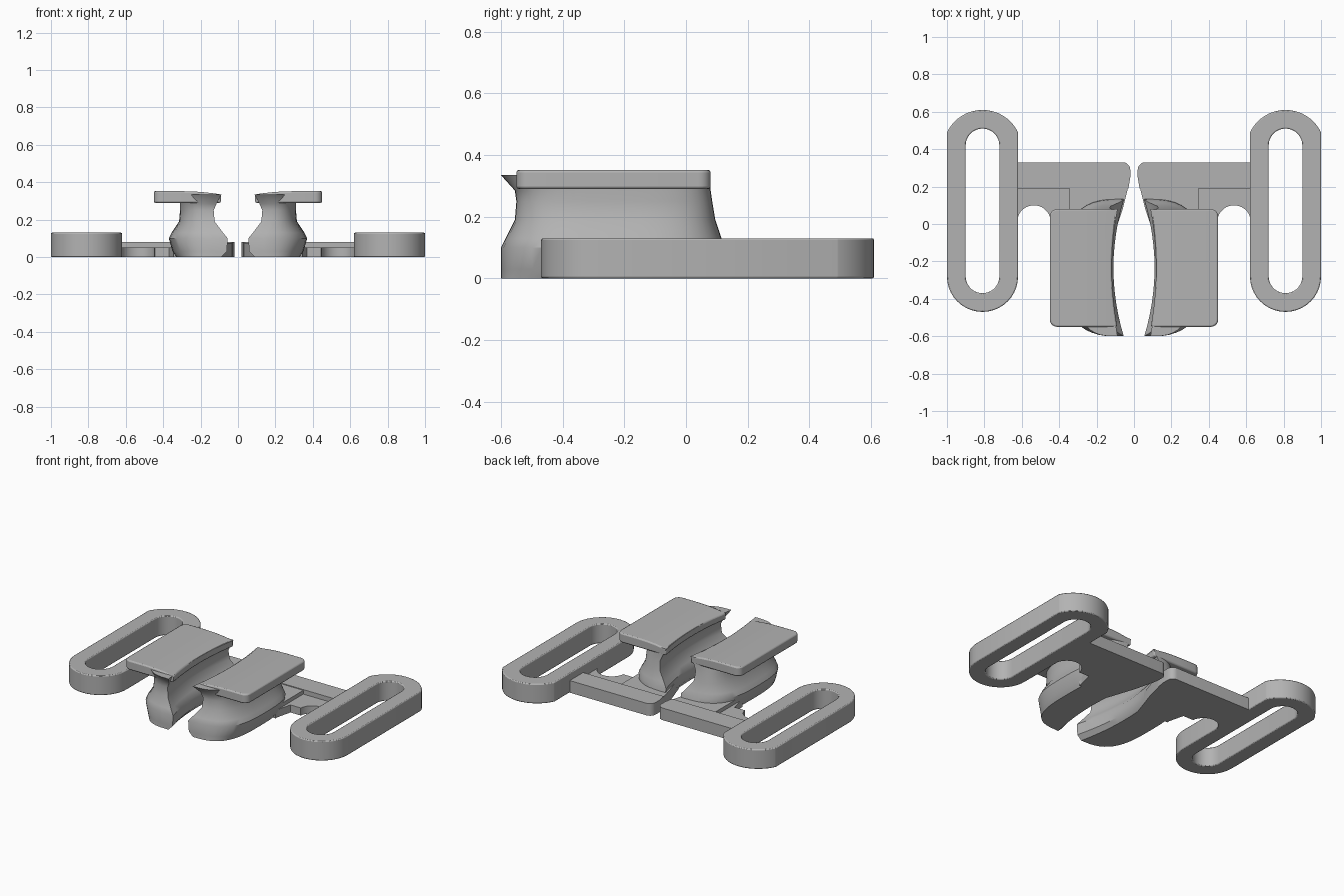
import bpy, bmesh
from math import sin, cos, pi, copysign, radians, sqrt

cube = bpy.data.objects.get("Cube")
if cube:
    bpy.data.objects.remove(cube, do_unlink=True)

grey = bpy.data.materials.new("satin grey")
grey.use_nodes = True
grey.diffuse_color = (0.45, 0.45, 0.45, 1)
grey.node_tree.nodes["Principled BSDF"].inputs["Base Color"].default_value = grey.diffuse_color


def finish(name, bm, bevel=0.0):
    """Turn a bmesh into a mirrored, smooth-shaded object."""
    bmesh.ops.recalc_face_normals(bm, faces=bm.faces)
    mesh = bpy.data.meshes.new(name)
    bm.to_mesh(mesh)
    bm.free()
    mesh.materials.append(grey)
    obj = bpy.data.objects.new(name, mesh)
    bpy.context.collection.objects.link(obj)
    if bevel:
        mod = obj.modifiers.new("soft edges", "BEVEL")
        mod.width, mod.segments, mod.limit_method = bevel, 2, "ANGLE"
        mod.angle_limit = radians(50)
    obj.modifiers.new("both sides", "MIRROR").use_mirror_merge = False
    bpy.ops.object.select_all(action="DESELECT")
    obj.select_set(True)
    bpy.context.view_layer.objects.active = obj
    bpy.ops.object.shade_smooth_by_angle(angle=radians(35))
    return obj


def ring(bm, outline, z):
    return [bm.verts.new((x, y, z)) for x, y in outline]


def bridge(bm, a, b):
    for i in range(len(a)):
        j = (i + 1) % len(a)
        bm.faces.new((a[i], a[j], b[j], b[i]))


def loft(rings):
    """Closed solid through a list of (outline, z)."""
    bm = bmesh.new()
    loops = [ring(bm, o, z) for o, z in rings]
    for a, b in zip(loops, loops[1:]):
        bridge(bm, a, b)
    bm.faces.new(loops[0])
    bm.faces.new(loops[-1])
    return bm


def arc(cx, cy, r, a0, a1, n=8):
    return [(cx + r * cos(radians(a0 + (a1 - a0) * i / n)),
             cy + r * sin(radians(a0 + (a1 - a0) * i / n))) for i in range(n + 1)]


# Strap loop: a long slotted ring with a wider arc at the back
CX, HALF, N = 0.81, 0.19, 20
outer = arc(CX, -0.28, HALF, 180, 360, N)
for i in range(N + 1):
    x = HALF * cos(pi * i / N)
    outer.append((CX + x, 0.40 + sqrt(0.21 ** 2 - x * x)))
inner = arc(CX, -0.28, 0.09, 180, 360, N) + arc(CX, 0.42, 0.09, 0, 180, N)
bm = bmesh.new()
ob, ot, ib, it = [ring(bm, o, z) for o in (outer, inner) for z in (0, 0.13)]
for a, b in ((ob, ot), (ot, it), (it, ib), (ib, ob)):
    bridge(bm, a, b)
finish("strap_loop", bm, 0.006)

# Cross arm with a rounded inner end
arm = [(0.63, 0.19), (0.63, 0.33)] + arc(0.06, 0.29, 0.04, 90, 180, 5) + [(0.02, 0.25), (0.03, 0.19)]
finish("cross_arm", loft([(arm, 0), (arm, 0.08)]))

# Thin web under the arm, with a round notch beside the loop
web = [(0.05, 0.21), (0.06, 0.1), (0.12, -0.1), (0.34, -0.1), (0.37, 0.02), (0.445, 0.02)]
web += arc(0.535, 0.01, 0.09, 175, 15, 14) + [(0.64, 0.02), (0.64, 0.21)]
finish("notched_web", loft([(web, 0), (web, 0.05)]))

# Block joining the arm to the pedestal
block = [(0.03, 0.2), (0.06, 0.08), (0.12, -0.1), (0.345, -0.1), (0.345, 0.2)]
finish("joining_block", loft([(block, 0), (block, 0.075)]))


def d_shape(xi, xo, y0, y1, bow):
    """Rounded outer side, concave inner side."""
    mid, half, pts = (y0 + y1) / 2, (y1 - y0) / 2, []
    for i in range(25):
        t = -pi / 2 + pi * i / 24
        c, s = max(cos(t), 0), sin(t)
        pts.append((xi + (xo - xi) * c ** 0.65, mid + half * copysign(abs(s) ** 0.65, s)))
    for i in range(1, 12):
        s = 1 - i / 6
        pts.append((xi + bow * (1 - s * s), mid + half * s))
    return pts


# Pedestal: waisted like a saddle, flared at foot and top
sections = [
    (0.00, 0.09, 0.33, -0.60, 0.12, 0.04),
    (0.03, 0.06, 0.35, -0.60, 0.14, 0.05),
    (0.10, 0.055, 0.37, -0.60, 0.13, 0.055),
    (0.13, 0.08, 0.355, -0.585, 0.115, 0.05),
    (0.19, 0.125, 0.315, -0.555, 0.095, 0.04),
    (0.25, 0.13, 0.31, -0.55, 0.085, 0.03),
    (0.285, 0.115, 0.31, -0.555, 0.08, 0.025),
    (0.335, 0.088, 0.31, -0.60, 0.08, 0.03),
]
finish("pedestal", loft([(d_shape(*s[1:]), s[0]) for s in sections]))

# Top plate: concave inner edge, rounded outer corners, dipping inwards
plate = arc(0.41, -0.51, 0.04, -90, 0, 5) + arc(0.41, 0.04, 0.04, 0, 90, 5)
for i in range(13):
    s = 1 - i / 6
    plate.append((0.09 + 0.028 * (1 - s * s), -0.235 + 0.315 * s))
bm = loft([(plate, 0.29), (plate, 0.352)])
for cut in (0.17, 0.23, 0.3):
    bmesh.ops.bisect_plane(bm, geom=bm.verts[:] + bm.edges[:] + bm.faces[:],
                           plane_co=(cut, 0, 0), plane_no=(1, 0, 0))
for v in bm.verts:
    if v.co.z > 0.32:
        v.co.z -= 0.4 * max(0, 0.3 - v.co.x) ** 2
finish("top_plate", bm, 0.008)
